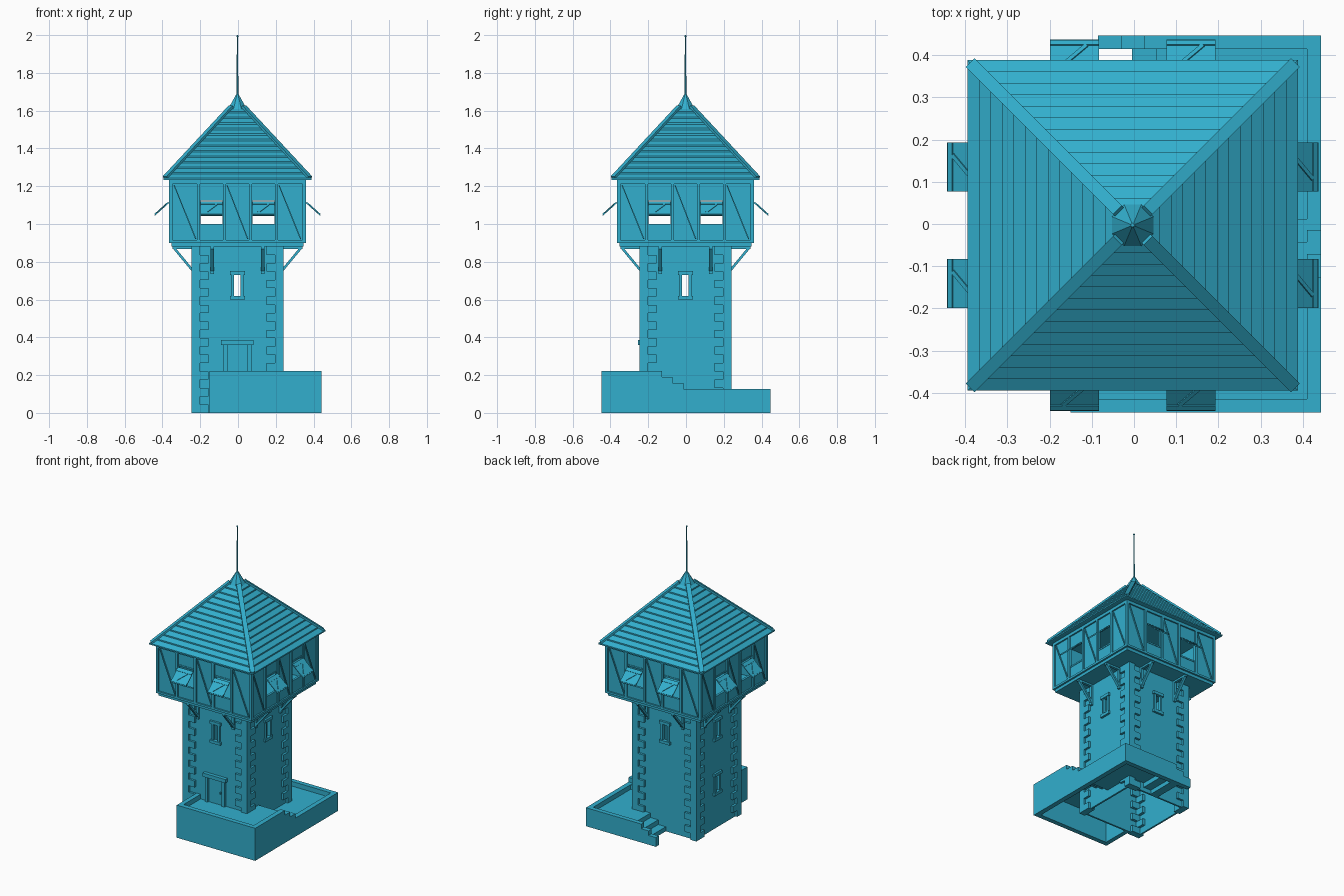
import bpy, bmesh, math
from mathutils import Matrix, Vector

if "Cube" in bpy.data.objects:
    bpy.data.objects.remove(bpy.data.objects["Cube"])

C = Vector((-0.003, -0.003, 0))          # tower axis
TURNS = [Matrix.Rotation(k * math.pi / 2, 4, 'Z') for k in range(4)]  # front, right, back, left
I = Matrix.Identity(4)
TEAL = bpy.data.materials.new("teal")
TEAL.diffuse_color = (0.032, 0.43, 0.615, 1)
TEAL.use_nodes = True
TEAL.node_tree.nodes["Principled BSDF"].inputs["Base Color"].default_value = TEAL.diffuse_color


def finish(name, bm, loc=C):
    bmesh.ops.recalc_face_normals(bm, faces=bm.faces)
    me = bpy.data.meshes.new(name)
    bm.to_mesh(me)
    bm.free()
    me.materials.append(TEAL)
    ob = bpy.data.objects.new(name, me)
    ob.location = loc
    bpy.context.collection.objects.link(ob)
    return ob


def box(bm, x0, x1, y0, y1, z0, z1, M=I):
    T = Matrix.Translation(((x0 + x1) / 2, (y0 + y1) / 2, (z0 + z1) / 2))
    S = Matrix.Diagonal((x1 - x0, y1 - y0, z1 - z0, 1))
    bmesh.ops.create_cube(bm, size=1, matrix=M @ T @ S)


def bar(bm, p, q, w, d, M=I):
    p, q = Vector(p), Vector(q)
    R = (q - p).to_track_quat('Z', 'Y').to_matrix().to_4x4()
    S = Matrix.Diagonal((w, d, (q - p).length, 1))
    bmesh.ops.create_cube(bm, size=1, matrix=M @ Matrix.Translation((p + q) / 2) @ R @ S)


def stepped(bm, axis, treads, t0, t1, thick=None):
    """Extruded stepped profile; treads = (start, end, height) along x or y."""
    top, low = [], []
    for a, b, z in treads:
        base = 0 if thick is None else max(0, z - thick)
        top += [(a, z), (b, z)]
        low += [(a, base), (b, base)]
    if thick is None:
        low = [low[0], low[-1]]
    pts = top + low[::-1]
    rings = []
    for t in (t0, t1):
        rings.append([bm.verts.new((a, t, z) if axis == 'x' else (t, a, z)) for a, z in pts])
    n = len(pts)
    bm.faces.new(rings[0])
    bm.faces.new(rings[1][::-1])
    for i in range(n):
        j = (i + 1) % n
        bm.faces.new((rings[0][i], rings[0][j], rings[1][j], rings[1][i]))


def shell(name, half, z0, z1, openings, thick):
    """Square hollow walls; openings[k] = list of (x0, x1, z0, z1) on side k."""
    bm = bmesh.new()
    allo = [o for side in openings for o in side]
    xs = sorted({-half, half} | {v for o in allo for v in o[:2]})
    zs = sorted({z0, z1} | {v for o in allo for v in o[2:]})
    for M, side in zip(TURNS, openings):
        for xa, xb in zip(xs, xs[1:]):
            for za, zb in zip(zs, zs[1:]):
                mx, mz = (xa + xb) / 2, (za + zb) / 2
                if any(o[0] < mx < o[1] and o[2] < mz < o[3] for o in side):
                    continue
                bm.faces.new([bm.verts.new(M @ Vector((x, -half, z)))
                              for x, z in ((xa, za), (xb, za), (xb, zb), (xa, zb))])
    bmesh.ops.remove_doubles(bm, verts=bm.verts, dist=1e-5)
    ob = finish(name, bm)
    m = ob.modifiers.new("thickness", 'SOLIDIFY')
    m.thickness, m.offset, m.use_even_offset = thick, -1, True


# Stone shaft with slit windows
W = 0.228
slit, low_slit = (-0.018, 0.018, 0.62, 0.73), (-0.018, 0.018, 0.25, 0.36)
shell("tower_shaft", W, 0, 0.88, [[slit], [slit], [slit], [slit, low_slit]], 0.012)

# Corner quoins, long and short alternating
bm = bmesh.new()
for M in TURNS:
    for i in range(20):
        a, b = (0.09, 0.045) if i % 2 else (0.045, 0.09)
        box(bm, 0.243 - a, 0.243, -0.243, -0.243 + b, i * 0.044, (i + 1) * 0.044, M)
finish("corner_quoins", bm)

# Slit window surrounds
bm = bmesh.new()
for M, z in [(m, 0.62) for m in TURNS] + [(TURNS[3], 0.25)]:
    for za, zb in ((z - 0.02, z), (z + 0.11, z + 0.13)):
        box(bm, -0.04, 0.04, -W - 0.014, -W + 0.012, za, zb, M)
    for s in (-1, 1):
        x = s * 0.024
        box(bm, x - 0.007, x + 0.007, -W - 0.009, -W + 0.012, z, z + 0.11, M)
finish("slit_window_frames", bm)

# Door and its surround
bm = bmesh.new()
box(bm, -0.086, 0.086, -W - 0.024, -W + 0.01, 0.36, 0.385)
for s in (-1, 1):
    box(bm, s * 0.064 - 0.011, s * 0.064 + 0.011, -W - 0.016, -W + 0.01, 0.17, 0.36)
finish("door_frame", bm)
bm = bmesh.new()
box(bm, -0.053, 0.053, -W - 0.004, -W + 0.01, 0.19, 0.36)
box(bm, 0.032, 0.04, -W - 0.011, -W, 0.265, 0.28)
finish("door", bm)

# Overhanging floor and its brackets
bm = bmesh.new()
box(bm, -0.35, 0.35, -0.35, 0.35, 0.88, 0.902)
finish("upper_floor", bm)
bm = bmesh.new()
for M in TURNS:
    for x in (-0.134, 0.134):
        bar(bm, (x, -0.238, 0.755), (x, -0.34, 0.878), 0.018, 0.013, M)
        box(bm, x - 0.009, x + 0.009, -0.242, -W, 0.735, 0.88, M)
        box(bm, x - 0.009, x + 0.009, -0.345, -W, 0.868, 0.88, M)
finish("floor_brackets", bm)

# Upper storey walls with two openings per side
H = 0.352
wins = [(-0.196, -0.08, 1.0, 1.125), (0.08, 0.196, 1.0, 1.125)]
shell("upper_walls", H, 0.9, 1.235, [wins] * 4, 0.012)

# Timber framing
bm = bmesh.new()
F = 0.362
for M in TURNS:
    box(bm, H - 0.008, F, -F, -H + 0.008, 0.9, 1.235, M)               # corner post
    box(bm, -H + 0.008, H - 0.008, -F, -H + 0.005, 0.9, 0.914, M)      # bottom rail
    box(bm, -H + 0.008, H - 0.008, -F, -H + 0.005, 1.212, 1.235, M)    # top rail
    for x in (-0.207, -0.068, 0.068, 0.207):
        box(bm, x - 0.008, x + 0.008, -F, -H + 0.005, 0.914, 1.212, M)
    for xa, xb in ((-0.335, -0.22), (-0.055, 0.055), (0.22, 0.335)):
        bar(bm, (xa, -H, 1.205), (xb, -H, 0.92), 0.016, 0.006, M)
    for x0, x1, za, zb in wins:
        box(bm, x0, x1, -H - 0.003, -H + 0.005, za - 0.01, za, M)
        box(bm, x0, x1, -H - 0.003, -H + 0.005, zb, zb + 0.01, M)
finish("timber_frame", bm)

# Propped-open shutters with battens and a diagonal brace
bm = bmesh.new()
hinge = Matrix.Translation((0, -F + 0.003, 1.118)) @ Matrix.Rotation(math.radians(42), 4, 'X')
for M in TURNS:
    for x0, x1, _, _ in wins:
        K = M @ hinge
        box(bm, x0, x1, -0.108, 0, -0.003, 0.002, K)
        for y in (-0.095, -0.018):
            box(bm, x0, x1, y - 0.007, y + 0.007, 0.002, 0.006, K)
        bar(bm, (x0 + 0.03, -0.088, 0.003), (x1 - 0.03, -0.025, 0.003), 0.01, 0.006, K)
finish("shutters", bm)

# Shingled pyramid roof: overlapping boards lofted on a square
bm = bmesh.new()
rows, r0, r1, z0, z1 = 13, 0.384, 0.03, 1.236, 1.618
prof = [(0.384, 1.232)]
for i in range(rows):
    a, b = i / rows, (i + 1) / rows
    za, zb = z0 + (z1 - z0) * a, z0 + (z1 - z0) * b
    ra, rb = r0 + (r1 - r0) * a, r0 + (r1 - r0) * b
    prof += [(ra + 0.008, za - 0.002), (ra + 0.008, za + 0.007), (rb, zb)]
rings = [[bm.verts.new((sx * r, sy * r, z)) for sx, sy in ((-1, -1), (1, -1), (1, 1), (-1, 1))]
         for r, z in prof]
for A, B in zip(rings, rings[1:]):
    for i in range(4):
        j = (i + 1) % 4
        bm.faces.new((A[i], A[j], B[j], B[i]))
bm.faces.new(rings[0][::-1])
bm.faces.new(rings[-1])
finish("shingle_roof", bm)

# Hip boards
bm = bmesh.new()
for M in TURNS:
    bar(bm, (0.383, -0.383, 1.247), (0.034, -0.034, 1.622), 0.03, 0.012, M)
finish("roof_hips", bm)

# Roof cap and spire
bm = bmesh.new()
bmesh.ops.create_cone(bm, cap_ends=True, segments=8, radius1=0.053, radius2=0.003, depth=0.083,
                      matrix=Matrix.Translation((0, 0, 1.6515)) @ Matrix.Rotation(math.pi / 8, 4, 'Z'))
finish("roof_cap", bm)
bm = bmesh.new()
bmesh.ops.create_cone(bm, cap_ends=True, segments=8, radius1=0.005, radius2=0.003, depth=0.32,
                      matrix=Matrix.Translation((0, 0, 1.835)))
bmesh.ops.create_uvsphere(bm, u_segments=8, v_segments=6, radius=0.006,
                          matrix=Matrix.Translation((0, 0, 1.994)))
finish("spire", bm)

# Terrace parapet wrapping front, right and back, stepping down
bm = bmesh.new()
box(bm, -0.15, 0.443, -0.447, -0.415, 0, 0.222)
box(bm, -0.15, -0.12, -0.415, -W, 0, 0.222)
stepped(bm, 'y', [(-0.415, -0.127, 0.222), (-0.127, -0.071, 0.19), (-0.071, -0.014, 0.157),
                  (-0.014, 0.447, 0.126)], 0.41, 0.443)
stepped(bm, 'x', [(-0.085, -0.03, 0.063), (-0.03, 0.025, 0.094), (0.025, 0.41, 0.126)], 0.415, 0.447)
finish("terrace_wall", bm, (0, 0, 0))

# Terrace floor with stairs, open underneath
bm = bmesh.new()
box(bm, -0.12, 0.41, -0.415, -W, 0.165, 0.19)
stepped(bm, 'y', [(-W, -0.10, 0.19), (-0.10, -0.043, 0.157), (-0.043, 0.012, 0.125),
                  (0.012, 0.415, 0.094)], W - 0.005, 0.41, 0.035)
stepped(bm, 'x', [(-0.005, 0.052, 0.031), (0.052, 0.11, 0.063), (0.11, W - 0.005, 0.094)],
        W - 0.005, 0.415, 0.035)
finish("terrace_floor", bm, (0, 0, 0))
